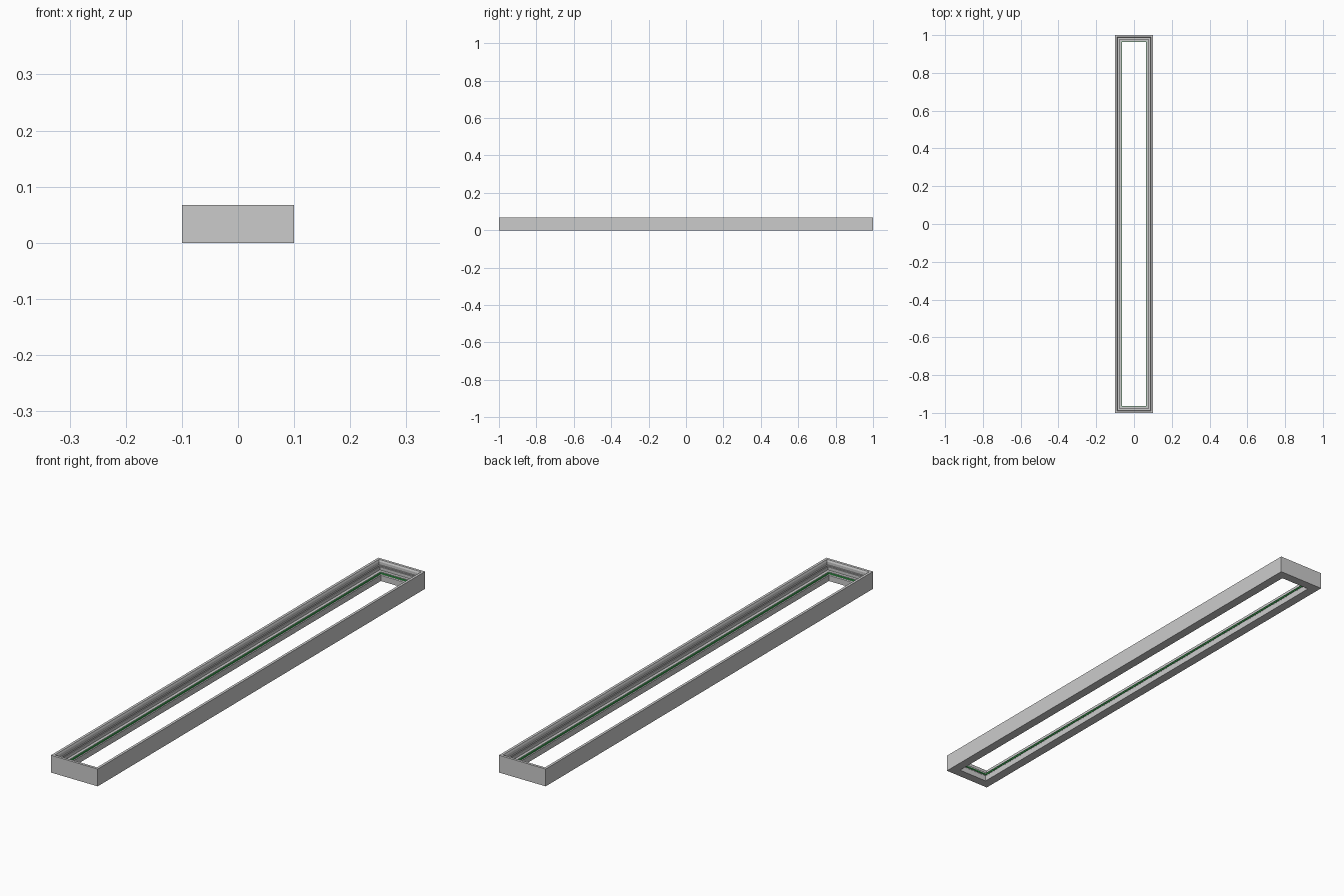
import bpy

if "Cube" in bpy.data.objects:
    bpy.data.objects.remove(bpy.data.objects["Cube"])

HX, HY = 0.1, 1.0  # outer half sizes


def ring(name, profile, color=None):
    """Sweep a closed (inset, z) profile round the rectangle with mitred corners."""
    corners = [(-1, -1), (1, -1), (1, 1), (-1, 1)]
    n = len(profile)
    verts = [(sx * (HX - d), sy * (HY - d), z) for sx, sy in corners for d, z in profile]
    faces = []
    for c in range(4):
        a, b = c * n, (c + 1) % 4 * n
        for i in range(n):
            j = (i + 1) % n
            faces.append((a + i, b + i, b + j, a + j))
    mesh = bpy.data.meshes.new(name)
    mesh.from_pydata(verts, [], faces)
    mesh.update()
    obj = bpy.data.objects.new(name, mesh)
    bpy.context.collection.objects.link(obj)
    if color:
        mat = bpy.data.materials.new(name)
        mat.diffuse_color = color
        mat.use_nodes = True
        mat.node_tree.nodes["Principled BSDF"].inputs["Base Color"].default_value = mat.diffuse_color
        mesh.materials.append(mat)
    return obj


# Stepped outer frame, walking counter-clockwise round the section
ring("frame", [
    (0, 0), (0.036, 0), (0.036, 0.022), (0.033, 0.025), (0.033, 0.034),
    (0.022, 0.034), (0.022, 0.046), (0.013, 0.046), (0.013, 0.060),
    (0.010, 0.067), (0, 0.067)])

# Raised bead on the upper ledge
ring("upper_bead", [(0.015, 0.046), (0.019, 0.046), (0.019, 0.050), (0.015, 0.050)])

# Thin green seal along the inner edge
ring("seal", [(0.033, 0.027), (0.0365, 0.027), (0.0365, 0.032), (0.033, 0.032)],
     (0.05, 0.5, 0.1, 1))
